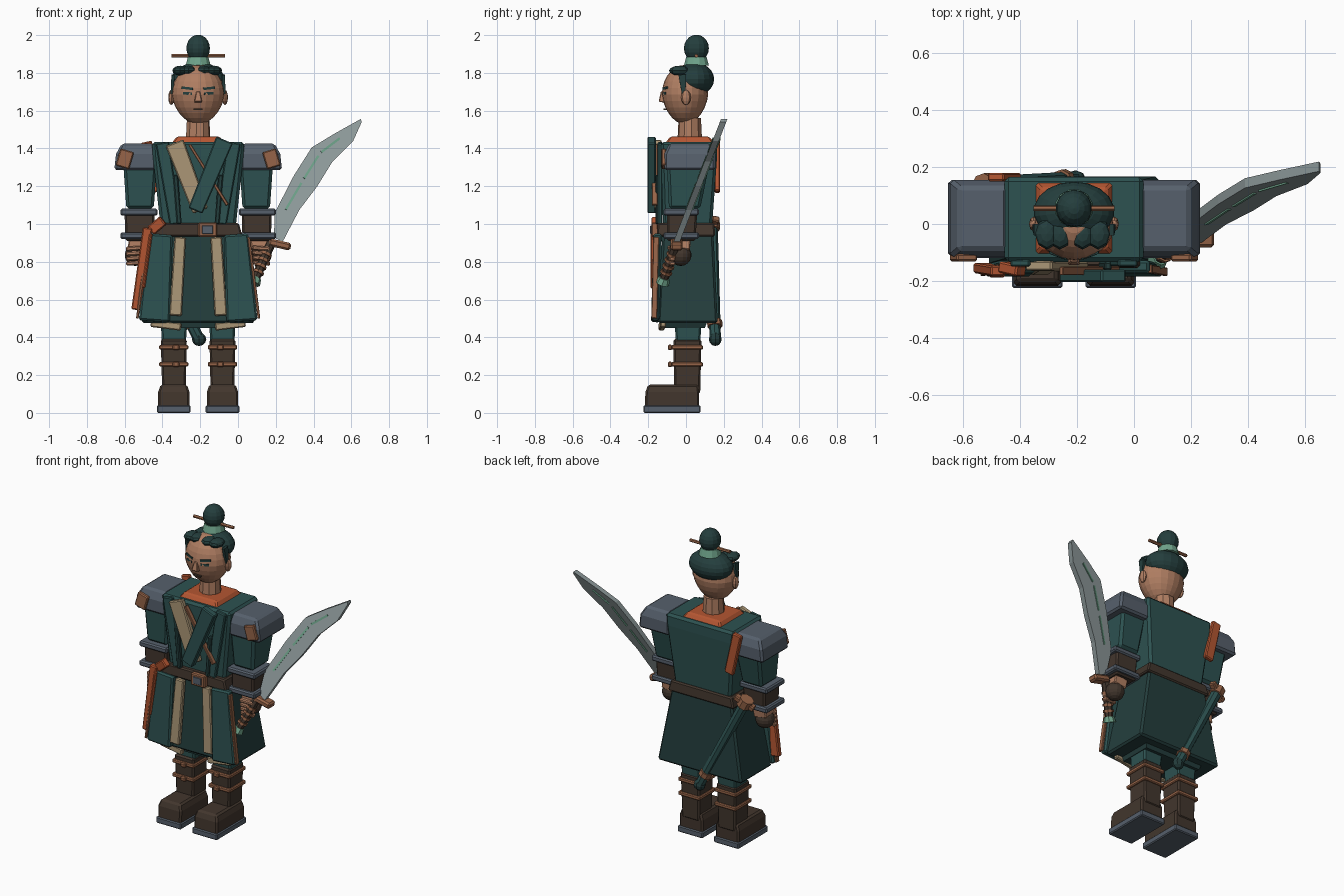
import bpy, bmesh, math
from mathutils import Vector

X0 = -0.211  # x of the body's mirror plane


def srgb(*c):
    return tuple(((v / 255 + 0.055) / 1.055) ** 2.4 if v > 10 else v / 3294 for v in c) + (1,)


MATS = {}
for key, col in dict(dark_teal=(36, 62, 61), teal=(45, 82, 81), steel_grey=(86, 96, 108),
                     leather_brown=(66, 54, 45), skin=(176, 126, 98), copper=(150, 100, 72),
                     orange=(180, 86, 50), tan_cloth=(170, 150, 118), blade_steel=(140, 152, 153),
                     jade=(112, 165, 140)).items():
    MATS[key] = bpy.data.materials.new(key)
    MATS[key].diffuse_color = srgb(*col)


def finish(name, bm, mat, bevel=0.0, smooth=False):
    """Turn a bmesh into an object placed on the body axis."""
    bmesh.ops.recalc_face_normals(bm, faces=bm.faces)
    me = bpy.data.meshes.new(name)
    bm.to_mesh(me)
    bm.free()
    ob = bpy.data.objects.new(name, me)
    ob.location.x = X0
    bpy.context.collection.objects.link(ob)
    me.materials.append(MATS[mat])
    if smooth:
        for p in me.polygons:
            p.use_smooth = True
    if bevel:
        m = ob.modifiers.new("bevel", 'BEVEL')
        m.width, m.segments = bevel, 1
    return ob


def skin_rings(name, rings, mat, bevel=0.0):
    """Loft closed rings of points and cap both ends."""
    bm = bmesh.new()
    vs = [[bm.verts.new(p) for p in r] for r in rings]
    n = len(vs[0])
    for a, b in zip(vs, vs[1:]):
        for i in range(n):
            bm.faces.new((a[i], a[(i + 1) % n], b[(i + 1) % n], b[i]))
    bm.faces.new(vs[0])
    bm.faces.new(vs[-1])
    return finish(name, bm, mat, bevel)


def block(name, levels, mat, bevel=0.012):
    """Stack of rectangles: (z, x0, x1, y0, y1)."""
    return skin_rings(name, [[(a, c, z), (b, c, z), (b, d, z), (a, d, z)]
                             for z, a, b, c, d in levels], mat, bevel)


def bar(name, p0, p1, w, t, mat, w1=None, n=(0, -1, 0), bevel=0.006):
    """Flat bar between two points, wide across normal n, thick along it."""
    p0, p1 = Vector(p0), Vector(p1)
    side = (p1 - p0).normalized().cross(Vector(n)).normalized()
    nn = side.cross(p1 - p0).normalized()
    rings = []
    for p, ww in ((p0, w), (p1, w if w1 is None else w1)):
        u, v = side * ww / 2, nn * t / 2
        rings.append([p - u - v, p + u - v, p + u + v, p - u + v])
    return skin_rings(name, rings, mat, bevel)


def ball(name, c, r, mat, seg=14, ring=9, shape=None):
    bm = bmesh.new()
    bmesh.ops.create_uvsphere(bm, u_segments=seg, v_segments=ring, radius=1)
    for v in bm.verts:
        k = shape(v.co.z) if shape else 1
        v.co = Vector((c[0] + v.co.x * r[0] * k, c[1] + v.co.y * r[1] * k, c[2] + v.co.z * r[2]))
    return finish(name, bm, mat)


def rod(name, p0, p1, r, mat, r1=None, seg=10):
    p0, p1 = Vector(p0), Vector(p1)
    d = (p1 - p0).normalized()
    u = d.orthogonal().normalized()
    v = d.cross(u)
    ring = lambda p, q: [p + (u * math.cos(2 * math.pi * i / seg) + v * math.sin(2 * math.pi * i / seg)) * q
                         for i in range(seg)]
    return skin_rings(name, [ring(p0, r), ring(p1, r if r1 is None else r1)], mat)


# Head, hair and topknot
ball("head", (0, -0.005, 1.685), (0.135, 0.118, 0.157), "skin", 20, 14,
     lambda z: 1 + 0.14 * min(z, 0) + 0.04)
ball("hair", (0, 0.045, 1.767), (0.142, 0.104, 0.088), "dark_teal", 18, 12)
ball("topknot", (0, 0.055, 1.93), (0.064, 0.066, 0.072), "dark_teal", 14, 10)
rod("topknot_band", (0, 0.055, 1.84), (0, 0.055, 1.885), 0.068, "jade", 0.056, 12)
rod("hair_pin", (-0.142, 0.055, 1.89), (0.142, 0.055, 1.89), 0.01, "copper", seg=6)
for i, x in enumerate((-0.095, -0.05, 0.03, 0.085)):
    ball("fringe_%d" % i, (x, -0.035, 1.812), (0.042, 0.055, 0.026), "dark_teal", 8, 6)
rod("neck", (0, 0.02, 1.44), (0, 0.02, 1.56), 0.066, "skin", 0.06, 10)
bar("nose", (0, -0.118, 1.7), (0, -0.13, 1.645), 0.02, 0.03, "skin", 0.042, bevel=0.004)
bar("mouth", (-0.024, -0.111, 1.607), (0.024, -0.111, 1.607), 0.009, 0.014, "leather_brown", bevel=0)
for s, tag in ((-1, "left"), (1, "right")):
    bar("eye_" + tag, (s * 0.03, -0.118, 1.69), (s * 0.078, -0.101, 1.692), 0.014, 0.014, "dark_teal", bevel=0)
    bar("brow_" + tag, (s * 0.026, -0.118, 1.715), (s * 0.086, -0.096, 1.722), 0.013, 0.016, "dark_teal", bevel=0)
    ball("ear_" + tag, (s * 0.142, 0.0, 1.67), (0.016, 0.026, 0.04), "skin", 8, 6)
    bar("sideburn_" + tag, (s * 0.133, -0.02, 1.79), (s * 0.138, -0.012, 1.69), 0.04, 0.016, "dark_teal",
        0.02, (1, 0, 0), 0)

# Collar and coat body
block("collar", [(1.42, -0.145, 0.145, -0.115, 0.155), (1.462, -0.115, 0.115, -0.085, 0.125)], "orange", 0.008)
block("coat_body", [(0.95, -0.195, 0.195, -0.12, 0.135), (1.36, -0.24, 0.24, -0.133, 0.165),
                    (1.435, -0.245, 0.245, -0.133, 0.165)], "teal", 0.015)

# Chest wraps, crossed lapels and strap
bar("lapel_under", (-0.125, -0.147, 1.43), (0.012, -0.15, 1.07), 0.10, 0.034, "tan_cloth", 0.085)
bar("lapel_over", (0.14, -0.182, 1.445), (-0.015, -0.182, 1.07), 0.095, 0.045, "teal", 0.08)
bar("chest_strap", (-0.045, -0.165, 1.42), (0.155, -0.165, 1.1), 0.016, 0.03, "copper", bevel=0.003)
for s, tag in ((-1, "left"), (1, "right")):
    bar("chest_edge_" + tag, (s * 0.19, -0.137, 1.43), (s * 0.12, -0.137, 1.0), 0.07, 0.026, "teal", 0.06)
    bar("chest_fold_" + tag, (s * 0.12, -0.147, 1.26), (s * 0.1, -0.147, 1.0), 0.026, 0.03, "dark_teal")

# Belt and buckle
block("belt", [(0.935, -0.235, 0.235, -0.155, 0.155), (1.005, -0.215, 0.215, -0.15, 0.15)], "leather_brown", 0.008)
bar("buckle_frame", (0.05, -0.165, 0.932), (0.05, -0.165, 1.008), 0.1, 0.036, "copper")
bar("buckle_plate", (0.05, -0.185, 0.948), (0.05, -0.185, 0.992), 0.058, 0.009, "steel_grey", bevel=0.002)
bar("belt_knot", (-0.25, -0.15, 0.965), (-0.185, -0.165, 1.02), 0.055, 0.04, "orange")

# Skirt with front panels, strips and hem
block("skirt", [(0.475, -0.3, 0.3, -0.15, 0.168), (0.95, -0.215, 0.215, -0.125, 0.145)], "dark_teal", 0.012)
block("skirt_lining", [(0.45, -0.2, 0.2, -0.11, 0.1), (0.5, -0.22, 0.22, -0.12, 0.12)], "dark_teal", 0)
for s, tag in ((-1, "left"), (1, "right")):
    bar("front_panel_" + tag, (s * 0.2, -0.15, 0.945), (s * 0.232, -0.162, 0.485), 0.13, 0.045, "teal", 0.165, bevel=0.01)
    bar("front_strip_" + tag, (s * 0.095, -0.148, 0.93), (s * 0.12, -0.165, 0.515), 0.06, 0.03, "tan_cloth", 0.066)
    bar("hem_trim_" + tag, (s * 0.25, -0.12, 0.475), (s * 0.09, -0.13, 0.455), 0.04, 0.03, "tan_cloth")
    bar("side_edge_" + tag, (s * 0.268, -0.158, 0.93), (s * 0.322, -0.168, 0.5), 0.014, 0.03, "copper", bevel=0.003)
bar("side_ribbon", (-0.268, -0.165, 0.98), (-0.325, -0.155, 0.545), 0.05, 0.036, "orange", 0.058)
bar("ribbon_tail", (-0.25, -0.178, 0.95), (-0.29, -0.178, 0.66), 0.018, 0.02, "orange")

# Arms: shoulder guard, sleeve, bracer, hand
for s, tag in ((-1, "left"), (1, "right")):
    def arm(name, levels, mat, bevel=0.01):
        block(name + "_" + tag, [(z, *sorted((s * a, s * b)), c, d) for z, a, b, c, d in levels], mat, bevel)
    arm("shoulder_guard", [(1.285, 0.225, 0.444, -0.115, 0.155), (1.37, 0.225, 0.435, -0.115, 0.155),
                           (1.425, 0.235, 0.405, -0.09, 0.13)], "steel_grey", 0.012)
    arm("sleeve", [(1.08, 0.235, 0.38, -0.09, 0.075), (1.3, 0.22, 0.395, -0.1, 0.12)], "teal", 0.015)
    arm("bracer", [(0.91, 0.235, 0.385, -0.1, 0.05), (1.07, 0.23, 0.39, -0.1, 0.06)], "leather_brown")
    for i, z in enumerate((0.92, 1.045)):
        arm("bracer_band_%d" % i, [(z, 0.215, 0.412, -0.12, 0.068), (z + 0.036, 0.215, 0.412, -0.12, 0.068)],
            "steel_grey", 0.008)
    bar("shoulder_plate_" + tag, (s * 0.375, -0.118, 1.39), (s * 0.402, -0.118, 1.3), 0.075, 0.026, "copper")
    bar("cuff_" + tag, (s * 0.32, -0.02, 0.92), (s * 0.33, -0.025, 0.86), 0.09, 0.09, "skin")
    ball("glove_" + tag, (s * 0.333, -0.028, 0.835), (0.057, 0.057, 0.057), "leather_brown")
    for i in range(4):
        bar("finger_%d_%s" % (i, tag), (s * (0.285 + 0.002 * i), -0.082, 0.875 - 0.026 * i),
            (s * 0.38, -0.072, 0.868 - 0.026 * i), 0.023, 0.032, "skin")

# Legs: trousers, boots, straps, soles
for s, tag in ((-1, "left"), (1, "right")):
    def leg(name, levels, mat, bevel=0.01):
        block(name + "_" + tag, [(z, *sorted((s * a, s * b)), c, d) for z, a, b, c, d in levels], mat, bevel)
    leg("trouser", [(0.37, 0.065, 0.192, -0.055, 0.075), (0.52, 0.055, 0.2, -0.06, 0.085)], "teal")
    leg("boot_shaft", [(0.1, 0.066, 0.19, -0.062, 0.075), (0.39, 0.06, 0.198, -0.067, 0.082)], "leather_brown")
    leg("boot_foot", [(0.03, 0.046, 0.212, -0.218, 0.07), (0.11, 0.046, 0.212, -0.215, 0.07),
                      (0.15, 0.06, 0.198, -0.2, 0.065)], "leather_brown")
    leg("sole", [(0, 0.04, 0.218, -0.225, 0.078), (0.04, 0.04, 0.218, -0.225, 0.078)], "steel_grey", 0.006)
    for i, z in enumerate((0.245, 0.335)):
        leg("boot_strap_%d" % i, [(z, 0.052, 0.206, -0.077, 0.09), (z + 0.024, 0.052, 0.206, -0.077, 0.09)],
            "copper", 0.005)
        bar("strap_knot_%d_%s" % (i, tag), (s * 0.1, -0.085, z + 0.012), (s * 0.135, -0.085, z + 0.012),
            0.03, 0.022, "copper")

# Back strap and hip scabbard
bar("back_strap", (-0.275, 0.165, 1.435), (-0.215, 0.165, 1.17), 0.06, 0.03, "orange")
a, b = Vector((-0.31, 0.135, 1.0)), Vector((0.005, 0.155, 0.39))
rod("scabbard", a, b, 0.033, "teal", 0.03, 8)
rod("scabbard_throat", a.lerp(b, -0.03), a.lerp(b, 0.05), 0.044, "copper", seg=8)
rod("scabbard_collar", a.lerp(b, 0.84), a.lerp(b, 0.89), 0.04, "copper", seg=8)
ball("scabbard_tip", b, (0.038, 0.034, 0.036), "dark_teal", 8, 6)
bar("scabbard_loop", (-0.36, 0.12, 0.96), (-0.25, 0.16, 1.03), 0.035, 0.04, "copper")

# Sabre: curved blade leaning back, inlay, guard, grip, pommel
lean = lambda z: -0.04 + 0.387 * (z - 0.93)
stations = [((0.19, 0.93), (0.236, 0.905)), ((0.195, 1.06), (0.325, 1.075)), ((0.295, 1.255), (0.42, 1.2)),
            ((0.39, 1.405), (0.5, 1.33)), ((0.51, 1.478), (0.61, 1.44)), ((0.65, 1.556), (0.655, 1.54))]
stations = [((p[0] + 0.211, p[1]), (q[0] + 0.211, q[1])) for p, q in stations]
skin_rings("blade", [[(p[0], lean(p[1]) + h, p[1]) for h in (-0.017, 0.017)] +
                     [(q[0], lean(q[1]) + h, q[1]) for h in (0.017, -0.017)] for p, q in stations], "blade_steel")
mid = [Vector(((p[0] * 0.6 + q[0] * 0.4), lean(p[1] * 0.6 + q[1] * 0.4), p[1] * 0.6 + q[1] * 0.4))
       for p, q in stations]
for i in range(1, 4):
    for h in (-0.018, 0.018):
        off = Vector((0, h, 0))
        bar("blade_inlay_%d" % i, mid[i].lerp(mid[i + 1], 0.06) + off, mid[i].lerp(mid[i + 1], 0.9) + off,
            0.012, 0.006, "jade", bevel=0)
bar("guard", (0.375, -0.05, 0.905), (0.49, -0.05, 0.878), 0.04, 0.065, "copper", bevel=0.01)
g0, g1 = Vector((0.385, -0.05, 0.9)), Vector((0.305, -0.115, 0.715))
rod("grip", g0, g1, 0.027, "leather_brown", 0.024, 8)
for i in range(4):
    rod("grip_wrap_%d" % i, g0.lerp(g1, 0.3 + 0.17 * i), g0.lerp(g1, 0.37 + 0.17 * i), 0.032, "copper", seg=8)
rod("pommel", g1, g1 + (g1 - g0) * 0.16, 0.03, "jade", 0.038, 8)
